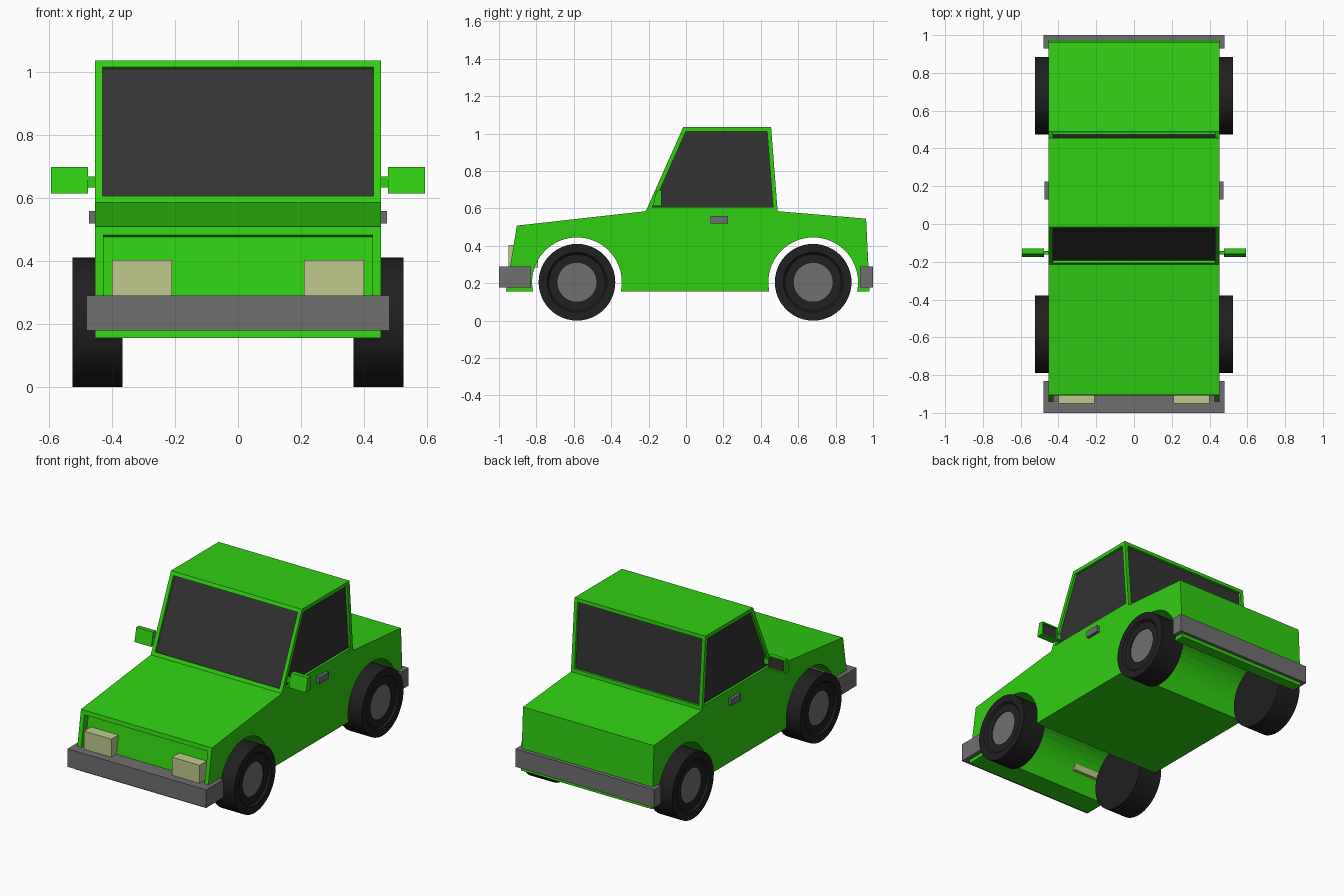
import bpy, bmesh
from math import sin, cos, pi, asin

if "Cube" in bpy.data.objects:
    bpy.data.objects.remove(bpy.data.objects["Cube"])


def material(name, rgb):
    m = bpy.data.materials.new(name)
    m.diffuse_color = (*rgb, 1)
    m.use_nodes = True
    m.node_tree.nodes["Principled BSDF"].inputs["Base Color"].default_value = m.diffuse_color
    return m


GREEN = material("green_paint", (0.03, 0.62, 0.006))
GLASS = material("dark_glass", (0.033, 0.033, 0.033))
RUBBER = material("rubber", (0.014, 0.014, 0.014))
GREY = material("grey_metal", (0.16, 0.16, 0.16))
LAMP = material("lamp", (0.52, 0.6, 0.27))


def prism(pts, x0, x1):
    """Extrude a side profile of (y, z) points from x0 to x1."""
    bm = bmesh.new()
    face = bm.faces.new([bm.verts.new((x0, y, z)) for y, z in pts])
    ext = bmesh.ops.extrude_face_region(bm, geom=[face])["geom"]
    moved = [v for v in ext if isinstance(v, bmesh.types.BMVert)]
    bmesh.ops.translate(bm, verts=moved, vec=(x1 - x0, 0, 0))
    bm.faces.ensure_lookup_table()
    bmesh.ops.recalc_face_normals(bm, faces=bm.faces[:])
    return bm


def finish(bm, name, *mats):
    me = bpy.data.meshes.new(name)
    bm.normal_update()
    bm.to_mesh(me)
    bm.free()
    for m in mats:
        me.materials.append(m)
    ob = bpy.data.objects.new(name, me)
    bpy.context.collection.objects.link(ob)
    return ob


def box(name, x0, x1, y0, y1, z0, z1, mat):
    return finish(prism([(y0, z0), (y1, z0), (y1, z1), (y0, z1)], x0, x1), name, mat)


def recess(bm, faces, margin, depth, mat_index=0):
    bm.normal_update()
    for f in faces:
        bmesh.ops.inset_individual(bm, faces=[f], thickness=margin, use_even_offset=True)
        bmesh.ops.inset_individual(bm, faces=[f], thickness=0, depth=-depth)
        f.material_index = mat_index


# Body: one side profile with both wheel arches and the cabin
W, FLOOR, BELT, ROOF = 0.453, 0.155, 0.585, 1.035
AXLES, AXLE_Z, ARCH_R = (-0.583, 0.68), 0.205, 0.24
profile = [(0.982, FLOOR), (0.963, 0.545), (0.49, BELT), (0.455, ROOF),
           (-0.015, ROOF), (-0.215, BELT), (-0.904, 0.508), (-0.963, FLOOR)]
low = asin((FLOOR - AXLE_Z) / ARCH_R)
for cy in AXLES:
    for i in range(25):
        a = pi - low - (pi - 2 * low) * i / 24
        profile.append((cy + ARCH_R * cos(a), AXLE_Z + ARCH_R * sin(a)))
bm = prism(profile, -W, W)

# Split the cabin sides off at the belt line, then sink windows and grille
for s in (-1, 1):
    side = next(f for f in bm.faces if len(f.verts) > 8 and f.calc_center_median().x * s > 0)
    a, b = [v for v in side.verts if abs(v.co.z - BELT) < 1e-4]
    bmesh.utils.face_split(side, a, b)
bm.normal_update()
windows = [f for f in bm.faces if min(v.co.z for v in f.verts) > BELT - 0.01
           and abs(f.normal.z) < 0.9]
grille = [f for f in bm.faces if all(v.co.y < -0.9 for v in f.verts)]
recess(bm, windows, 0.023, 0.015, 1)
recess(bm, grille, 0.027, 0.04)
finish(bm, "car_body", GREEN, GLASS)

# Bumpers
box("front_bumper", -0.48, 0.48, -1.0, -0.83, 0.178, 0.29, GREY)
box("rear_bumper", -0.48, 0.48, 0.93, 1.0, 0.178, 0.29, GREY)


# Wheels: turned section of (distance from centre line, radius)
def wheel(name, s, cy, steps=48):
    section = [(0.366, 0.0), (0.366, 0.205), (0.525, 0.205), (0.525, 0.16),
               (0.513, 0.15), (0.513, 0.104), (0.508, 0.104), (0.508, 0.0)]
    bm = bmesh.new()
    vs = [bm.verts.new((s * x, cy, AXLE_Z + r)) for x, r in section]
    es = [bm.edges.new(p) for p in zip(vs, vs[1:])]
    bmesh.ops.spin(bm, geom=vs + es, cent=(0, cy, AXLE_Z), axis=(1, 0, 0),
                   angle=2 * pi, steps=steps, use_merge=True)
    bmesh.ops.remove_doubles(bm, verts=bm.verts[:], dist=1e-4)
    bmesh.ops.recalc_face_normals(bm, faces=bm.faces[:])
    for f in bm.faces:
        if all(abs(abs(v.co.x) - 0.508) < 1e-3 for v in f.verts):
            f.material_index = 1
    ob = finish(bm, name, RUBBER, GREY)
    bpy.context.view_layer.objects.active = ob
    ob.select_set(True)
    bpy.ops.object.shade_smooth_by_angle(angle=0.5)
    ob.select_set(False)


for s, side in ((-1, "right"), (1, "left")):
    for cy, end in zip(AXLES, ("front", "rear")):
        wheel(f"{end}_{side}_wheel", s, cy)

    # Headlights and door handles
    box(f"{side}_headlight", *sorted((s * 0.21, s * 0.40)), -0.95, -0.79, 0.285, 0.403, LAMP)
    box(f"{side}_door_handle", *sorted((s * 0.44, s * 0.473)), 0.13, 0.225, 0.518, 0.558, GREY)

    # Wing mirror with arm and sunken glass facing back
    box(f"{side}_mirror_arm", *sorted((s * 0.43, s * 0.48)), -0.162, -0.143, 0.632, 0.667, GREEN)
    bm = prism([(-0.176, 0.613), (-0.13, 0.613), (-0.13, 0.698), (-0.158, 0.698)],
               s * 0.476, s * 0.593)
    bm.normal_update()
    recess(bm, [f for f in bm.faces if f.normal.y > 0.9], 0.008, 0.008, 1)
    finish(bm, f"{side}_mirror", GREEN, GLASS)
